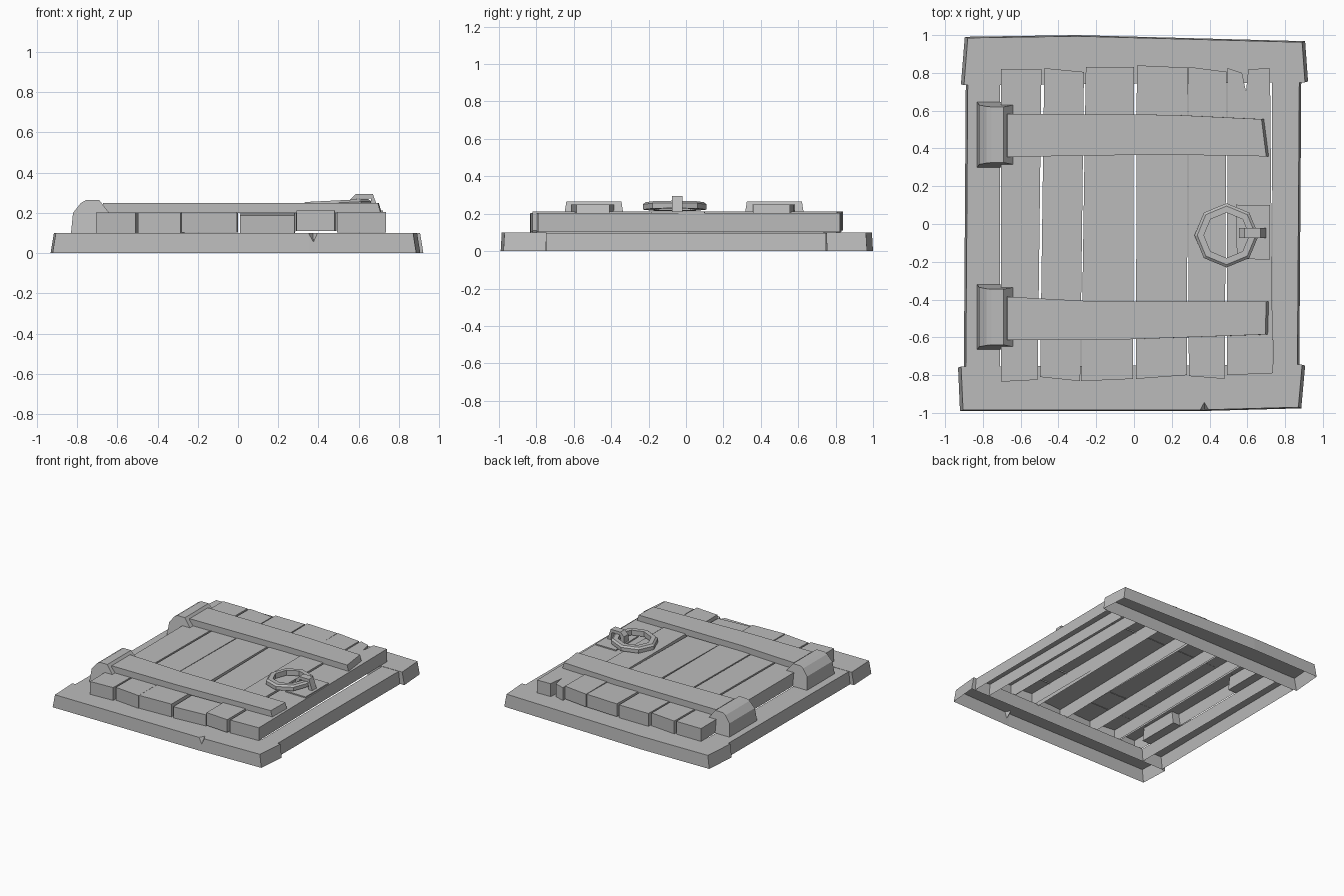
import bpy, bmesh, math
from mathutils import Vector

cube = bpy.data.objects.get("Cube")
if cube:
    bpy.data.objects.remove(cube, do_unlink=True)

grey = bpy.data.materials.new("plain grey")
grey.use_nodes = True
grey.diffuse_color = (0.5, 0.5, 0.5, 1)
grey.node_tree.nodes["Principled BSDF"].inputs["Base Color"].default_value = (0.5, 0.5, 0.5, 1)


def finish(bm, name):
    mesh = bpy.data.meshes.new(name)
    bm.to_mesh(mesh)
    bm.free()
    mesh.materials.append(grey)
    obj = bpy.data.objects.new(name, mesh)
    bpy.context.collection.objects.link(obj)
    return obj


def slab(name, outline, z0, z1, flare=(1, 1), tilt=0, chip=None):
    """Open-bottomed board from a counter-clockwise outline of its top."""
    bm = bmesh.new()
    n = len(outline)
    top = [bm.verts.new((x, y, z1 + tilt * y)) for x, y in outline]
    low = [bm.verts.new((x * flare[0], y * flare[1], z0 + tilt * y)) for x, y in outline]
    bm.faces.new(top)
    for i in range(n):
        j = (i + 1) % n
        bm.faces.new((low[i], low[j], top[j], top[i]))
    if chip is not None:
        # knock a small wedge out of the upper edge at one corner point
        edge = bm.edges.get((top[chip], low[chip]))
        mid = bmesh.utils.edge_split(edge, top[chip], 0.45)[1]
        for k in (chip - 1, chip + 1):
            bmesh.ops.connect_verts(bm, verts=[mid, top[k]])
        top[chip].co.y += 0.04
    return finish(bm, name)


def extrude_profile(name, profile, y0, y1, inset=0):
    """Solid from an x-z profile swept along y; the upper part narrows by inset."""
    bm = bmesh.new()
    z_low = min(z for x, z in profile)
    z_high = max(z for x, z in profile)
    rings = []
    for y, s in ((y0, 1), (y1, -1)):
        rings.append([bm.verts.new((x, y + s * inset * (z - z_low) / (z_high - z_low), z))
                      for x, z in profile])
    n = len(profile)
    bm.faces.new(rings[0])
    bm.faces.new(rings[1][::-1])
    for i in range(n):
        j = (i + 1) % n
        bm.faces.new((rings[0][i], rings[1][i], rings[1][j], rings[0][j]))
    bmesh.ops.recalc_face_normals(bm, faces=bm.faces)
    return finish(bm, name)


# Frame boards
flare = (1.018, 1.006)
slab("frame_back", [(-0.9, 0.735), (0.905, 0.75), (0.89, 0.962), (-0.3, 0.994), (-0.88, 0.985)],
     0, 0.1, flare)
slab("frame_front", [(-0.905, -0.985), (0.35, -0.985), (0.372, -0.984), (0.395, -0.983),
                     (0.87, -0.97), (0.89, -0.745), (-0.915, -0.755)], 0, 0.1, flare, chip=2)
slab("frame_right", [(-0.89, -0.755), (-0.71, -0.755), (-0.71, 0.737), (-0.88, 0.735)], 0, 0.098, (1.012, 1))
slab("frame_left", [(0.735, -0.746), (0.865, -0.746), (0.875, 0.749), (0.73, 0.749)], 0, 0.098, (1.012, 1))

# Planks: front-left, front-right, back-right, back-left corners, lift, tilt
planks = [
    ([(-0.705, -0.835), (-0.51, -0.825), (-0.49, 0.82), (-0.705, 0.82)], 0, 0),
    ([(-0.497, -0.81), (-0.285, -0.832), (-0.265, 0.805), (-0.475, 0.825)], 0, 0),
    ([(-0.28, -0.832), (-0.005, -0.82), (0.0, 0.832), (-0.255, 0.832)], 0.003, 0),
    ([(0.01, -0.82), (0.28, -0.8), (0.285, 0.828), (0.015, 0.84)], -0.002, 0.014),
    ([(0.29, -0.805), (0.48, -0.82), (0.49, 0.806), (0.288, 0.832)], 0.01, 0),
    ([(0.492, -0.8), (0.735, -0.79), (0.72, 0.824), (0.605, 0.82), (0.593, 0.7),
      (0.572, 0.8), (0.495, 0.825)], 0.003, 0),
]
for i, (outline, lift, tilt) in enumerate(planks):
    slab(f"plank_{i + 1}", outline, 0.1 + lift, 0.201 + lift, tilt=tilt)

# Straps
slab("strap_back", [(-0.67, 0.355), (0.15, 0.368), (0.7, 0.358), (0.675, 0.555), (0.2, 0.578),
                    (-0.67, 0.582)], 0.2, 0.25, (1.02, 1))
slab("strap_front", [(-0.67, -0.615), (-0.1, -0.613), (0.695, -0.585), (0.7, -0.41), (-0.2, -0.41),
                     (-0.67, -0.385)], 0.2, 0.25, (1.02, 1))

# Hinge brackets wrapping over the edge
hinge = [(-0.83, 0.1), (-0.82, 0.2), (-0.78, 0.25), (-0.755, 0.264), (-0.69, 0.264), (-0.64, 0.2), (-0.64, 0.1)]
extrude_profile("hinge_back", hinge, 0.3, 0.645, 0.025)
extrude_profile("hinge_front", hinge, -0.665, -0.32, 0.025)

# Latch plate and staple
slab("latch_plate", [(0.545, -0.185), (0.72, -0.188), (0.72, 0.1), (0.54, 0.102)], 0.2, 0.213)
staple = [(0.555, 0.21), (0.555, 0.265), (0.585, 0.295), (0.67, 0.295), (0.7, 0.21),
          (0.67, 0.21), (0.66, 0.272), (0.59, 0.272), (0.58, 0.21)]
extrude_profile("staple", staple, -0.075, -0.02)

# Eight-sided pull ring, square in section, raised under the staple
bm = bmesh.new()
rows = []
for k in range(8):
    a = math.tau * k / 8
    row = []
    for r, z in ((0.17, 0.222), (0.17, 0.25), (0.155, 0.262), (0.12, 0.262), (0.12, 0.222)):
        x = r * math.cos(a)
        row.append(bm.verts.new(Vector((0.49 + x, -0.06 + r * math.sin(a), z + 0.05 * x))))
    rows.append(row)
for k in range(8):
    p, q = rows[k], rows[(k + 1) % 8]
    for i in range(5):
        j = (i + 1) % 5
        bm.faces.new((p[i], q[i], q[j], p[j]))
bmesh.ops.recalc_face_normals(bm, faces=bm.faces)
finish(bm, "pull_ring")
